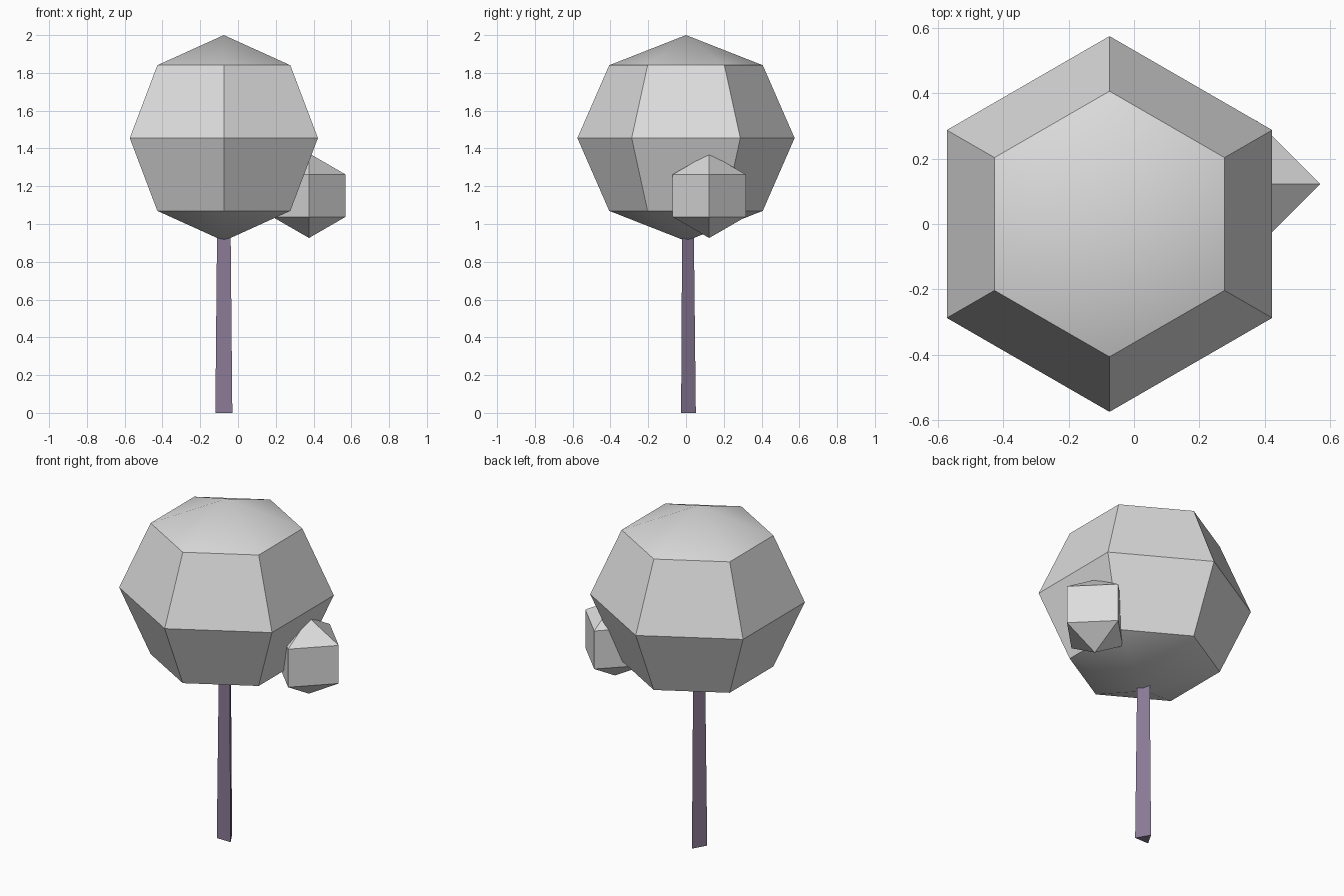
import bpy
from math import radians

cube = bpy.data.objects.get("Cube")
if cube:
    bpy.data.objects.remove(cube, do_unlink=True)


def material(name, rgb):
    mat = bpy.data.materials.new(name)
    mat.use_nodes = True
    mat.diffuse_color = (*rgb, 1)
    mat.node_tree.nodes["Principled BSDF"].inputs["Base Color"].default_value = (*rgb, 1)
    return mat


def faceted_ball(name, centre, radius, segments, rings, mat):
    """Low-poly ball with one corner pointing along y."""
    bpy.ops.mesh.primitive_uv_sphere_add(
        segments=segments, ring_count=rings, radius=radius, location=centre)
    ball = bpy.context.object
    ball.name = name
    ball.data.materials.append(mat)
    bpy.ops.object.shade_smooth_by_angle(angle=radians(30))
    return ball


leaf_grey = material("leaf grey", (0.72, 0.72, 0.72))
bark_purple = material("bark purple", (0.26, 0.195, 0.31))

# Main crown: six sides, slightly flattened
crown = faceted_ball("crown", (-0.075, 0, 1.455), 0.575, 6, 4, leaf_grey)
crown.scale.z = 0.948

# Small side clump: four sides
faceted_ball("side_clump", (0.376, 0.123, 1.15), 0.224, 4, 3, leaf_grey)

# Three-sided tapering trunk, flat side to the front
bpy.ops.mesh.primitive_cone_add(vertices=3, radius1=0.052, radius2=0.041,
                                depth=1.0, location=(-0.075, 0, 0.5))
trunk = bpy.context.object
trunk.name = "trunk"
trunk.data.materials.append(bark_purple)
